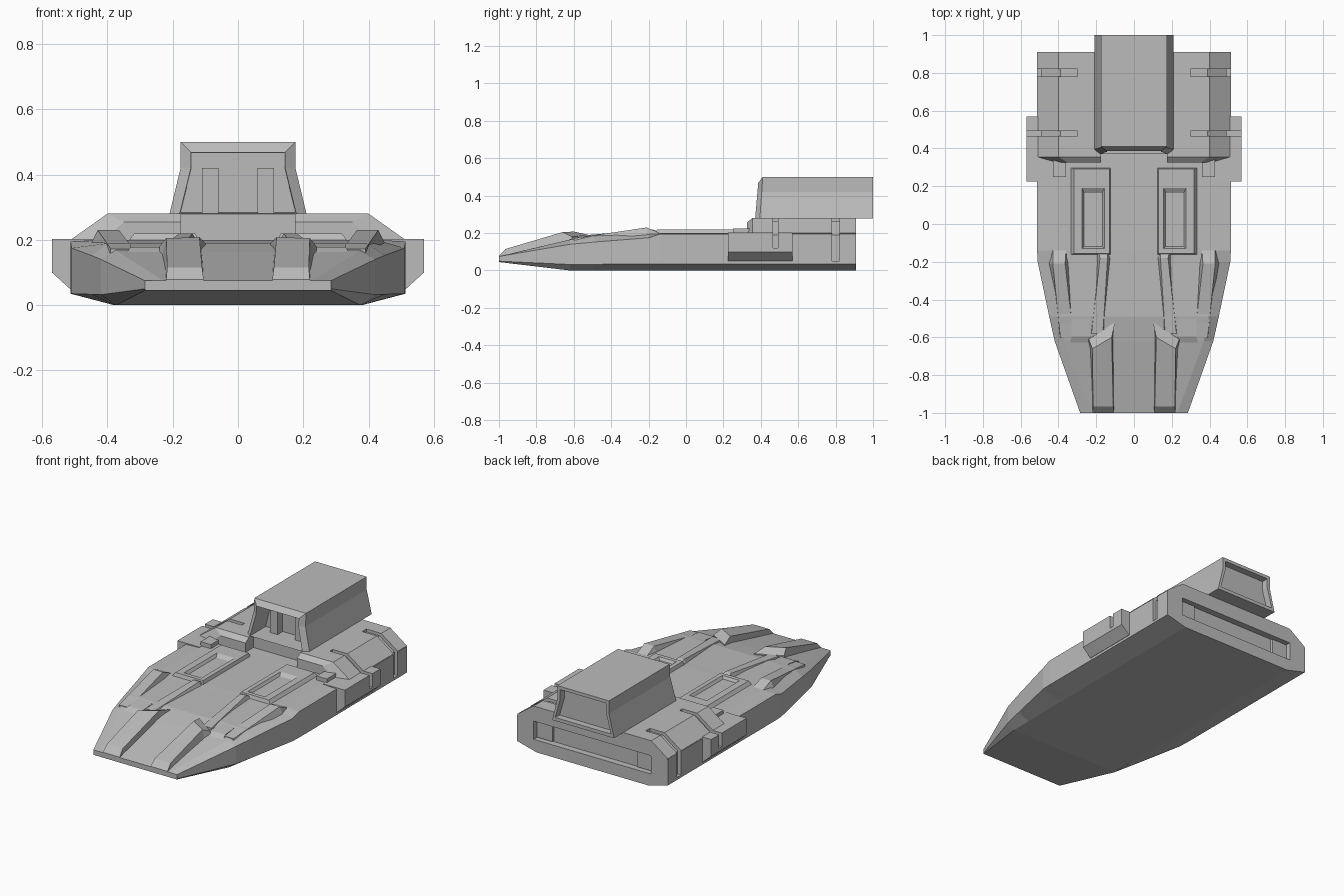
import bpy
import bmesh

cube = bpy.data.objects.get("Cube")
if cube:
    bpy.data.objects.remove(cube)

grey = bpy.data.materials.new("hull_grey")
grey.use_nodes = True
COLOR = (0.5, 0.5, 0.5, 1)
grey.diffuse_color = COLOR
grey.node_tree.nodes["Principled BSDF"].inputs["Base Color"].default_value = COLOR


def apply(ob, mod):
    bpy.context.view_layer.objects.active = ob
    bpy.ops.object.modifier_apply(modifier=mod.name)


def loft(name, rings, mirror=False):
    """Skin a list of equal-length rings and cap both ends."""
    bm = bmesh.new()
    rows = [[bm.verts.new(p) for p in ring] for ring in rings]
    n = len(rows[0])
    for a, b in zip(rows, rows[1:]):
        for i in range(n):
            j = (i + 1) % n
            bm.faces.new((a[i], a[j], b[j], b[i]))
    bm.faces.new(rows[0][::-1])
    bm.faces.new(rows[-1])
    bmesh.ops.remove_doubles(bm, verts=bm.verts, dist=0.0001)
    bmesh.ops.recalc_face_normals(bm, faces=bm.faces)
    me = bpy.data.meshes.new(name)
    bm.to_mesh(me)
    bm.free()
    me.materials.append(grey)
    ob = bpy.data.objects.new(name, me)
    bpy.context.collection.objects.link(ob)
    if mirror:
        mod = ob.modifiers.new("mirror", "MIRROR")
        mod.use_mirror_merge = False
        apply(ob, mod)
    return ob


def section(y, half):
    """Symmetric cross-section from its +x half, bottom to top."""
    return [(x, y, z) for x, z in half] + [(-x, y, z) for x, z in reversed(half)]


def box_ring(x0, x1, y0, y1, z):
    return [(x0, y0, z), (x1, y0, z), (x1, y1, z), (x0, y1, z)]


def bar(y, x0, x1, low, high, taper=0.0):
    """Four-sided cross-section of a raised strip."""
    return [(x0, y, low), (x1, y, low), (x1 - taper, y, high), (x0 + taper, y, high)]


def box(name, x0, x1, y0, y1, z0, z1, mirror=False):
    return loft(name, [box_ring(x0, x1, y0, y1, z0), box_ring(x0, x1, y0, y1, z1)], mirror)


def cut(target, cutter):
    mod = target.modifiers.new("cut", "BOOLEAN")
    mod.operation = "DIFFERENCE"
    mod.solver = "EXACT"
    mod.object = cutter
    apply(target, mod)


# Main hull: wedge nose, flat deck and chamfered belly
hull = loft("hull", [
    section(-1.0, [(0.284, 0.045), (0.285, 0.05), (0.285, 0.075), (0.23, 0.076)]),
    section(-0.62, [(0.375, 0), (0.42, 0.032), (0.42, 0.14), (0.37, 0.165)]),
    section(-0.49, [(0.377, 0), (0.449, 0.033), (0.449, 0.152), (0.395, 0.19)]),
    section(-0.2, [(0.38, 0), (0.51, 0.035), (0.51, 0.175), (0.43, 0.198)]),
    section(-0.14, [(0.38, 0), (0.513, 0.035), (0.513, 0.195), (0.42, 0.2)]),
    section(0.91, [(0.38, 0), (0.513, 0.035), (0.513, 0.195), (0.42, 0.2)]),
])

# Raised rear deck with a chamfered front edge
rear_deck = loft("rear_deck", [
    section(0.325, [(0.42, 0.19), (0.41, 0.2), (0.35, 0.255)]),
    section(0.355, [(0.505, 0.19), (0.513, 0.2), (0.40, 0.28)]),
    section(0.91, [(0.505, 0.19), (0.513, 0.2), (0.40, 0.28)]),
])

# Side sponsons
sponson_half = [(0.48, 0.05), (0.515, 0.05), (0.57, 0.1), (0.57, 0.203), (0.42, 0.203)]
sponsons = loft("side_sponsons",
                [[(x, y, z) for x, z in sponson_half] for y in (0.225, 0.57)], True)

# Panel slots wrapping from the rear deck down the flanks
cutters = []
for y0, y1, low, depth in ((0.465, 0.492, 0.12, 0.49), (0.78, 0.82, 0.05, 0.49)):
    shape = [(0.3, 0.262), (0.39, 0.262), (depth, 0.19), (depth, low),
             (0.7, low), (0.7, 0.4), (0.3, 0.4)]
    slot = loft("slot_cutter", [[(x, y, z) for x, z in shape] for y in (y0, y1)], True)
    cutters.append(slot)
    for part in (hull, rear_deck, sponsons):
        cut(part, slot)

# Notch in the rear deck below the tail opening
notch = box("notch_cutter", -0.175, 0.175, 0.2, 0.4, 0.1, 0.4)
cut(rear_deck, notch)
cutters.append(notch)

# Recessed stern panel
stern = box("stern_cutter", -0.4, 0.4, 0.87, 1.0, 0.075, 0.187)
cut(hull, stern)
cutters.append(stern)
for c in cutters:
    bpy.data.objects.remove(c)
box("stern_end_plates", 0.29, 0.395, 0.86, 0.885, 0.08, 0.182, True)


# Tail housing: a tube skinned from stern recess to front recess
def tail_ring(ys, inset, base):
    half = [(0.21 - inset, base), (0.176 - inset, 0.42), (0.176 - inset, 0.5 - inset)]
    ring = section(0, half)
    return [(x, y, z) for (x, _, z), y in zip(ring, ys + ys[::-1])]


loft("tail_housing", [
    tail_ring([0.96] * 3, 0.022, 0.3),
    tail_ring([1.0] * 3, 0.02, 0.3),
    tail_ring([1.0] * 3, 0, 0.279),
    tail_ring([0.395, 0.405, 0.41], 0, 0.279),
    tail_ring([0.37, 0.382, 0.386], 0.032, 0.281),
    tail_ring([0.52] * 3, 0.034, 0.283),
])
box("tail_inner_posts", 0.06, 0.11, 0.47, 0.53, 0.28, 0.42, True)

# Front nose strips
loft("nose_strips", [
    bar(-1.0, 0.105, 0.22, 0.06, 0.078),
    bar(-0.965, 0.105, 0.222, 0.06, 0.115, 0.005),
    [(0.105, -0.6, 0.12), (0.24, -0.66, 0.12), (0.22, -0.66, 0.205), (0.118, -0.6, 0.208)],
    [(0.10, -0.52, 0.15), (0.245, -0.61, 0.15), (0.24, -0.61, 0.18), (0.10, -0.52, 0.19)],
], True)

# Step between nose panels and shoulders
loft("shoulder_steps", [
    bar(-0.63, 0.24, 0.34, 0.12, 0.162),
    bar(-0.595, 0.23, 0.33, 0.12, 0.178),
    bar(-0.49, 0.23, 0.33, 0.12, 0.189),
], True)

# Shoulder ridges flanking the sloped channels
loft("outer_ridges", [
    bar(-0.6, 0.315, 0.395, 0.13, 0.172, 0.005),
    bar(-0.21, 0.335, 0.46, 0.17, 0.23, 0.03),
    bar(-0.14, 0.35, 0.44, 0.17, 0.2, 0.01),
], True)
loft("inner_ridges", [
    bar(-0.58, 0.16, 0.23, 0.15, 0.185, 0.005),
    bar(-0.18, 0.11, 0.21, 0.17, 0.22, 0.03),
    bar(-0.14, 0.13, 0.20, 0.17, 0.205, 0.01),
], True)

# Deck pads with sunken trays
loft("deck_pads", [
    box_ring(0.12, 0.34, -0.165, 0.3, 0.19),
    box_ring(0.13, 0.318, -0.155, 0.29, 0.22),
    box_ring(0.157, 0.275, -0.13, 0.19, 0.22),
    box_ring(0.168, 0.264, -0.12, 0.165, 0.204),
], True)

# Low blocks beside the pads, in front of the rear deck
box("deck_side_blocks", 0.36, 0.43, 0.25, 0.36, 0.19, 0.225, True)
